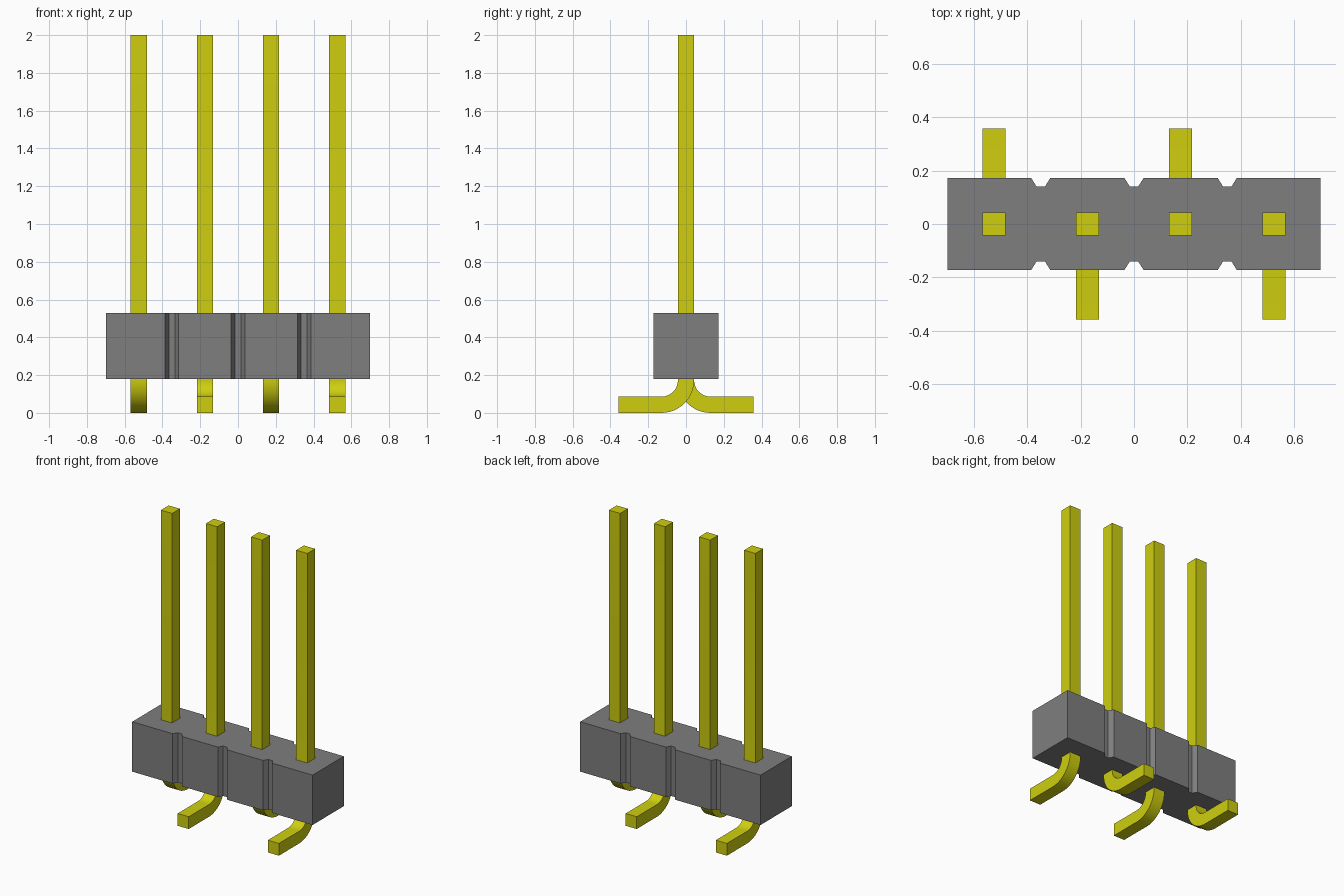
import bpy, bmesh, math

cube = bpy.data.objects.get("Cube")
if cube:
    bpy.data.objects.remove(cube, do_unlink=True)


def make_material(name, rgb):
    mat = bpy.data.materials.new(name)
    mat.use_nodes = True
    mat.diffuse_color = (*rgb, 1)
    mat.node_tree.nodes["Principled BSDF"].inputs["Base Color"].default_value = (*rgb, 1)
    return mat


def extrude_profile(name, points, vector, mat):
    """Closed flat outline extruded along a vector."""
    bm = bmesh.new()
    face = bm.faces.new([bm.verts.new(p) for p in points])
    ext = bmesh.ops.extrude_face_region(bm, geom=[face])
    moved = [g for g in ext["geom"] if isinstance(g, bmesh.types.BMVert)]
    bmesh.ops.translate(bm, verts=moved, vec=vector)
    bmesh.ops.recalc_face_normals(bm, faces=bm.faces)
    mesh = bpy.data.meshes.new(name)
    bm.to_mesh(mesh)
    bm.free()
    mesh.materials.append(mat)
    obj = bpy.data.objects.new(name, mesh)
    bpy.context.collection.objects.link(obj)
    return obj


grey = make_material("housing grey", (0.21, 0.21, 0.21))
yellow = make_material("pin yellow", (0.62, 0.62, 0.005))

PITCH = 0.35
HALF_PIN = 0.043
FOOT_END = 0.358
TOP = 2.0

# Housing: block with a trapezoid notch on both sides between neighbouring pins
HX, HY, Z0, Z1 = 0.70, 0.173, 0.18, 0.53
front = [(-HX, -HY)]
for i in (-1, 0, 1):
    c = i * PITCH
    front += [(c - 0.036, -HY), (c - 0.016, -HY + 0.032),
              (c + 0.016, -HY + 0.032), (c + 0.036, -HY)]
front.append((HX, -HY))
outline = front + [(-x, -y) for x, y in front]
extrude_profile("housing", [(x, y, Z0) for x, y in outline], (0, 0, Z1 - Z0), grey)

# Pins: straight post, rounded bend and flat foot, feet alternating back and front
INNER = 0.087
OUTER = INNER + 2 * HALF_PIN
STEPS = 12


def arc(radius):
    """Quarter bend running from the post down to the foot."""
    cy, cz = HALF_PIN + INNER, OUTER
    angles = [math.pi + math.pi / 2 * k / STEPS for k in range(STEPS + 1)]
    return [(cy + radius * math.cos(a), cz + radius * math.sin(a)) for a in angles]


pin_profile = ([(-HALF_PIN, TOP)] + arc(OUTER)
               + [(FOOT_END, 0), (FOOT_END, 2 * HALF_PIN)]
               + arc(INNER)[::-1] + [(HALF_PIN, TOP)])

for i in range(4):
    x = (i - 1.5) * PITCH
    side = 1 if i % 2 == 0 else -1
    pin = extrude_profile(f"pin_{i + 1}",
                          [(x - HALF_PIN, side * y, z) for y, z in pin_profile],
                          (2 * HALF_PIN, 0, 0), yellow)
    bpy.ops.object.select_all(action='DESELECT')
    pin.select_set(True)
    bpy.context.view_layer.objects.active = pin
    bpy.ops.object.shade_smooth_by_angle(angle=math.radians(30))
